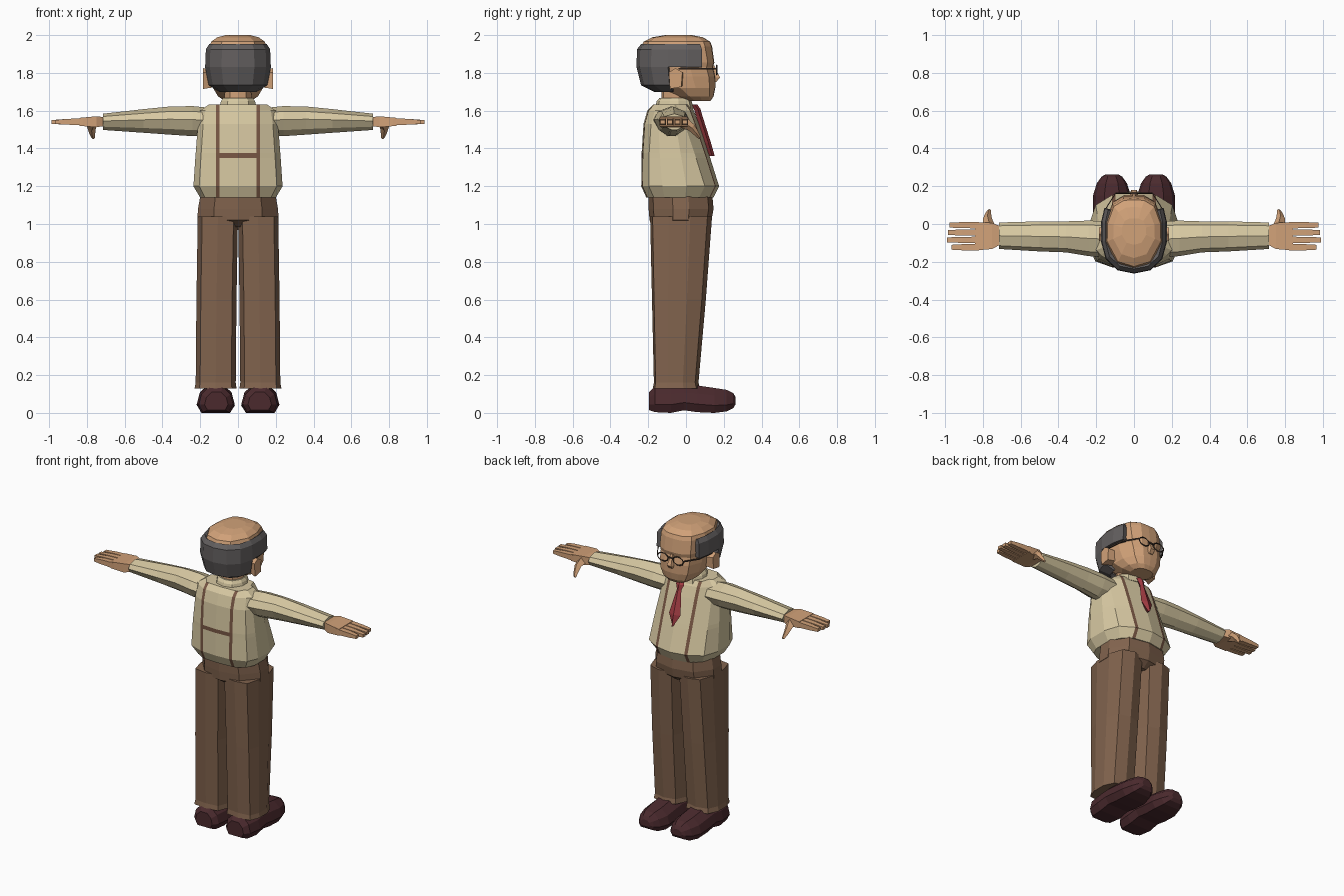
import bpy, bmesh, math
from mathutils import Vector

if "Cube" in bpy.data.objects:
    bpy.data.objects.remove(bpy.data.objects["Cube"])


def mat(name, r, g, b):
    m = bpy.data.materials.new(name)
    m.diffuse_color = (r, g, b, 1)
    m.use_nodes = True
    m.node_tree.nodes["Principled BSDF"].inputs["Base Color"].default_value = m.diffuse_color
    return m


SHIRT = mat("shirt_tan", .68, .58, .36)
BROWN = mat("trouser_brown", .22, .125, .075)
STRAP = mat("strap_brown", .19, .095, .058)
SKIN = mat("skin", .64, .36, .19)
HAIR = mat("hair_grey", .125, .115, .115)
SHOE = mat("shoe_maroon", .07, .023, .027)
RED = mat("tie_red", .36, .045, .055)
RIM = mat("rim_dark", .06, .04, .03)


def finish(name, bm, *mats):
    bmesh.ops.recalc_face_normals(bm, faces=bm.faces)
    me = bpy.data.meshes.new(name)
    bm.to_mesh(me)
    bm.free()
    for m in mats:
        me.materials.append(m)
    ob = bpy.data.objects.new(name, me)
    bpy.context.collection.objects.link(ob)
    return ob


def loft(name, rings, *mats, rule=None):
    """Skin closed rings of points; rule(face centre) gives the material index."""
    bm = bmesh.new()
    vs = [[bm.verts.new(p) for p in r] for r in rings]
    n = len(vs[0])
    for a, b in zip(vs, vs[1:]):
        for i in range(n):
            j = (i + 1) % n
            bm.faces.new((a[i], a[j], b[j], b[i]))
    bm.faces.new(vs[0])
    bm.faces.new(vs[-1])
    if rule:
        for f in bm.faces:
            f.material_index = rule(f.calc_center_median())
    return finish(name, bm, *mats)


def mirrored(half):
    """Close a half outline that starts and ends on x = 0."""
    return half + [(-p[0],) + tuple(p[1:]) for p in half[-2:0:-1]]


def oval(half, z, hx, y0, y1):
    c, h = (y0 + y1) / 2, (y1 - y0) / 2
    return mirrored([(x * hx, c + y * h, z) for x, y in half])


def box(name, lo, hi, m):
    return loft(name, [[(lo[0], lo[1], z), (hi[0], lo[1], z), (hi[0], hi[1], z), (lo[0], hi[1], z)]
                       for z in (lo[2], hi[2])], m)


# Shirt body, with strap columns and a cross strap cut into the surface
def torso_ring(z, hx, b, f):
    d = f - b
    return mirrored([(0, b, z), (.097, b + .005, z), (.117, b + .008, z), (.87 * hx, b + .04, z),
                     (hx, b + .27 * d, z), (hx, b + .58 * d, z), (.86 * hx, f - .075, z),
                     (.117, f - .022, z), (.097, f - .017, z), (0, f, z)])


def strap_rule(c):
    if .098 < abs(c.x) < .116 and c.z < 1.632:
        return 1
    return int(c.y < -.15 and abs(c.x) < .1 and 1.35 < c.z < 1.375)


loft("shirt_body", [torso_ring(*r) for r in (
    (1.14, .20, -.21, .145), (1.2, .236, -.237, .175), (1.35, .226, -.235, .128),
    (1.375, .224, -.235, .12), (1.53, .212, -.225, .068), (1.6, .2, -.205, .042),
    (1.632, .155, -.175, .02))], SHIRT, STRAP, rule=strap_rule)

ROUND = [(0, -1), (.6, -.85), (1, -.25), (1, .25), (.65, .85), (0, 1)]
loft("collar", [oval(ROUND, *r) for r in (
    (1.61, .1, -.165, .04), (1.65, .09, -.155, .03), (1.668, .078, -.14, .015))], SHIRT)
loft("neck", [oval(ROUND, *r) for r in ((1.62, .068, -.13, .005), (1.74, .075, -.13, .03))], SKIN)

# Tie: knot then widening blade following the chest slope
loft("tie", [[(-w, y, z), (0, y + .014, z), (w, y, z), (0, y - .02, z)] for w, y, z in (
    (.018, .046, 1.632), (.03, .062, 1.61), (.016, .072, 1.575), (.042, .118, 1.43),
    (.003, .138, 1.36))], RED)

# Trousers
loft("trouser_waist", [oval(ROUND, *r) for r in (
    (1.145, .2, -.2, .14), (1.08, .212, -.198, .146), (1.02, .215, -.193, .135),
    (.985, .15, -.14, .09))], BROWN)
LEG = [(0, -1), (.78, -.92), (1, -.4), (1, .3), (.72, .85), (0, 1),
       (-.72, .85), (-1, .3), (-1, -.4), (-.78, -.92)]


def leg_ring(s, z, x0, x1, y0, y1):
    return [(s * ((x0 + x1) / 2 + x * (x1 - x0) / 2), (y0 + y1) / 2 + y * (y1 - y0) / 2, z)
            for x, y in LEG]


ARM = [(0, 1), (.75, .65), (1, .1), (.7, -.6), (.2, -1), (-.2, -1), (-.7, -.6), (-1, .1), (-.75, .65)]


def arm_ring(s, x, y0, y1, z0, z1):
    return [(s * x, (y0 + y1) / 2 + a * (y1 - y0) / 2, (z0 + z1) / 2 + b * (z1 - z0) / 2)
            for a, b in ARM]


SOLE = [(-.75, 0), (.75, 0), (1, .3), (.85, .7), (.4, 1), (-.4, 1), (-.85, .7), (-1, .3)]
for s, side in ((-1, "left"), (1, "right")):
    loft(side + "_trouser_leg", [leg_ring(s, *r) for r in (
        (1.04, 0, .213, -.19, .138), (.6, .008, .22, -.18, .105),
        (.16, .012, .224, -.17, .066), (.13, .008, .23, -.176, .074))], BROWN)

    # Shoes, lofted heel to toe
    loft(side + "_shoe", [[(s * (cx + a * w), y, z0 + b * (z1 - z0)) for a, b in SOLE]
                          for y, cx, w, z0, z1 in (
        (-.195, .115, .062, .015, .11), (-.165, .117, .09, .004, .14), (-.08, .118, .101, 0, .145),
        (-.01, .118, .098, .014, .15), (.06, .118, .1, .004, .145), (.15, .117, .1, 0, .132),
        (.215, .117, .08, .008, .122), (.25, .117, .055, .025, .105), (.262, .117, .035, .045, .085))], SHOE)

    # Sleeves
    loft(side + "_sleeve", [arm_ring(s, *r) for r in (
        (.15, -.175, .015, 1.47, 1.615), (.24, -.17, .018, 1.465, 1.624), (.36, -.15, .014, 1.473, 1.622),
        (.5, -.145, .014, 1.483, 1.608), (.715, -.132, .008, 1.498, 1.584))], SHIRT)

    # Hands: palm, four fingers, thumb
    loft(side + "_palm", [[(s * x, y0, z0), (s * x, y1, z0), (s * x, y1, z1), (s * x, y0, z1)]
                          for x, y0, y1, z0, z1 in (
        (.70, -.105, -.015, 1.52, 1.565), (.75, -.132, .006, 1.512, 1.57),
        (.84, -.14, .01, 1.52, 1.562))], SKIN)
    for i, tip in enumerate((.965, .988, .985, .975)):
        y = -.123 + i * .039
        loft(f"{side}_finger_{i + 1}", [[(s * x, y - w, z0), (s * x, y + w, z0), (s * x, y + w, z1),
                                        (s * x, y - w, z1)] for x, w, z0, z1 in (
            (.82, .017, 1.523, 1.56), (.91, .016, 1.526, 1.556), (tip, .013, 1.53, 1.55))], SKIN)
    loft(side + "_thumb", [[(s * (x - w), y, z), (s * x, y + w * .6, z + w * .7), (s * (x + w), y, z),
                            (s * x, y - w * .6, z - w * .7)] for x, y, z, w in (
        (.765, -.02, 1.54, .035), (.775, .03, 1.51, .023), (.772, .055, 1.48, .016),
        (.766, .074, 1.455, .009))], SKIN)

    # Ears
    loft(side + "_ear", [[(s * x, yc - a, 1.77 - b), (s * x, yc + a, 1.77 - b * .8), (s * x, yc + a * 1.2, 1.77 + b * .6),
                          (s * x, yc, 1.77 + b), (s * x, yc - a * 1.2, 1.77 + b * .6)]
                         for x, yc, a, b in ((.12, -.04, .022, .045), (.185, -.055, .03, .055))], SKIN)

    # Spectacles: rim and temple arm
    bm = bmesh.new()
    n, k = 10, 4
    ring = [[bm.verts.new((s * .056 + (.039 + .004 * math.cos(v)) * math.cos(u), .163 + .004 * math.sin(v),
                           1.815 + (.027 + .004 * math.cos(v)) * math.sin(u)))
             for v in [2 * math.pi * j / k for j in range(k)]] for u in [2 * math.pi * i / n for i in range(n)]]
    for i in range(n):
        for j in range(k):
            a, b = ring[i], ring[(i + 1) % n]
            bm.faces.new((a[j], b[j], b[(j + 1) % k], a[(j + 1) % k]))
    finish(side + "_spectacle_rim", bm, RIM)
    loft(side + "_spectacle_arm", [[(s * (x - .003), y, 1.818), (s * (x + .003), y, 1.818),
                                    (s * (x + .003), y, 1.826), (s * (x - .003), y, 1.826)]
                                   for x, y in ((.097, .163), (.15, .08), (.165, -.04))], RIM)

box("spectacle_bridge", (-.018, .16, 1.818), (.018, .167, 1.826), RIM)

# Head with bald crown
HEAD = [(0, -1), (.6, -.85), (1, -.25), (.98, .3), (.75, .8), (.38, .98), (0, 1)]
loft("head", [oval(HEAD, *r) for r in (
    (1.652, .07, .0, .13), (1.675, .105, -.06, .146), (1.72, .132, -.14, .155), (1.78, .142, -.19, .155),
    (1.83, .146, -.2, .143), (1.855, .15, -.2, .15), (1.94, .15, -.235, .138), (1.965, .142, -.225, .128),
    (1.988, .11, -.18, .09), (2.0, .065, -.11, .03))], SKIN)
loft("nose", [[(-w, .13, z), (-w * .6, y, z), (w * .6, y, z), (w, .13, z)] for w, y, z in (
    (.012, .15, 1.84), (.018, .168, 1.8), (.026, .18, 1.775), (.02, .16, 1.752))], SKIN)

# Hair: horseshoe band round the back, cut away around the ears
ARC = [(0, -.262), (.5, -.245), (.86, -.185), (1, -.095), (1, .01), (.9, .085)]
bm = bmesh.new()
rows = []
for z, hx, k in ((1.70, .1, .62), (1.735, .155, .9), (1.83, .174, 1), (1.925, .17, .99), (1.952, .152, .9)):
    half = [(x * hx, -.02 + (y + .02) * k, z) for x, y in ARC]
    rows.append([bm.verts.new((-x, y, z)) for x, y, z in half[:0:-1]] + [bm.verts.new(p) for p in half])
for r, (a, b) in enumerate(zip(rows, rows[1:])):
    for i in range(len(a) - 1):
        if r >= 2 or 2 <= i < len(a) - 3:
            bm.faces.new((a[i], a[i + 1], b[i + 1], b[i]))
bmesh.ops.delete(bm, geom=[v for v in bm.verts if not v.link_faces], context='VERTS')
hair = finish("hair", bm, HAIR)
sol = hair.modifiers.new("thickness", 'SOLIDIFY')
sol.thickness = .035
sol.offset = -1
